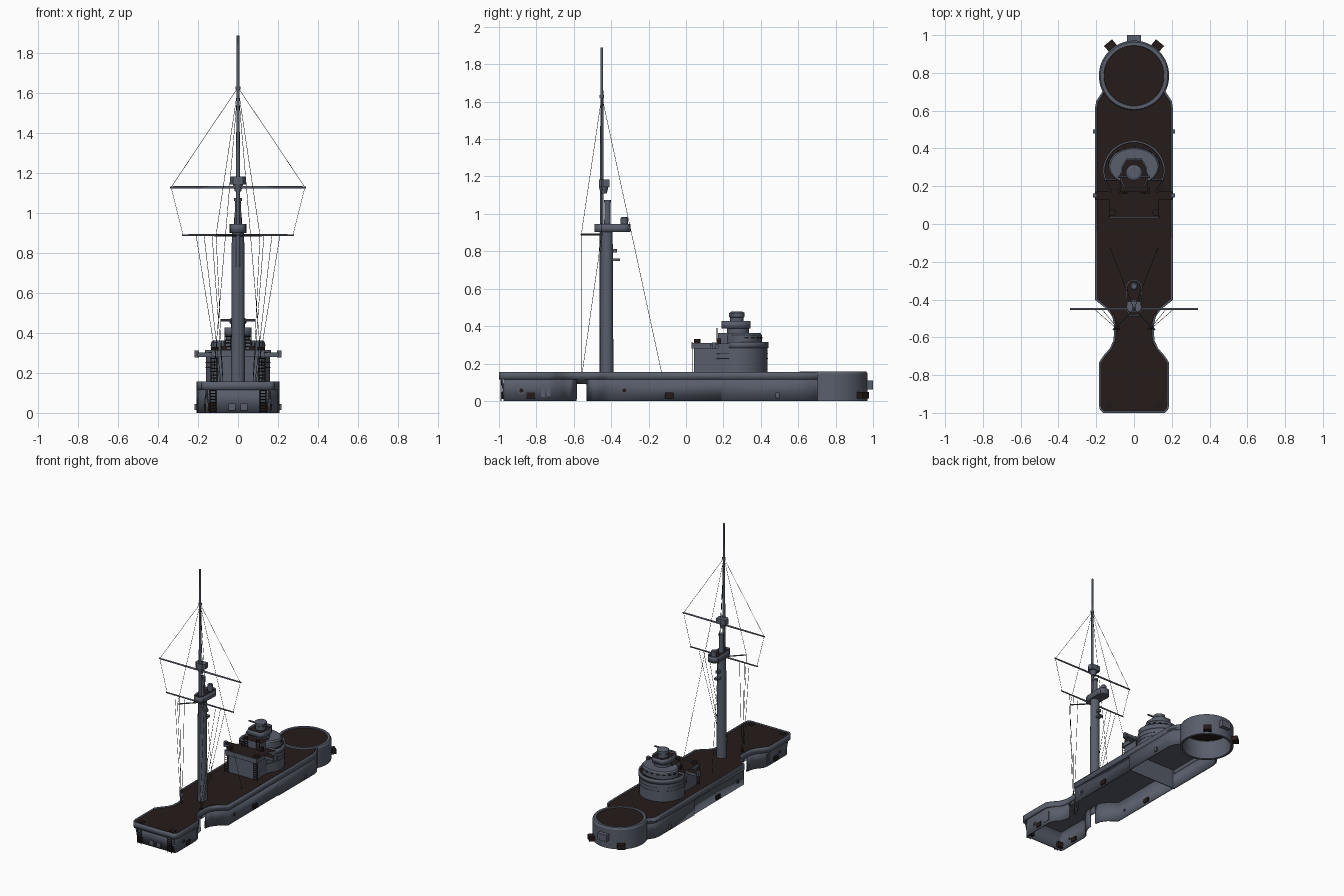
import bpy, bmesh, math
from mathutils import Vector, Matrix

old = bpy.data.objects.get("Cube")
if old:
    bpy.data.objects.remove(old)


def material(name, rgb):
    m = bpy.data.materials.new(name)
    m.use_nodes = True
    m.diffuse_color = (*rgb, 1)
    m.node_tree.nodes["Principled BSDF"].inputs["Base Color"].default_value = (*rgb, 1)
    return m


GREY = material("steel grey", (0.098, 0.113, 0.148))
BROWN = material("dark deck brown", (0.019, 0.0105, 0.0105))
DARK = material("black fittings", (0.014, 0.011, 0.011))
made = []


def finish(name, bm, mat=GREY, top=None):
    """Make the object; faces that look up take the top colour."""
    bmesh.ops.recalc_face_normals(bm, faces=bm.faces)
    me = bpy.data.meshes.new(name)
    me.materials.append(mat)
    if top:
        me.materials.append(top)
        for f in bm.faces:
            f.material_index = int(f.normal.z > 0.9)
    bm.to_mesh(me)
    bm.free()
    ob = bpy.data.objects.new(name, me)
    bpy.context.collection.objects.link(ob)
    made.append(ob)
    return ob


def box(name, centre, size, mat=GREY, top=None, turn=0):
    bm = bmesh.new()
    bmesh.ops.create_cube(bm, size=1)
    bm.transform(Matrix.Translation(centre) @ Matrix.Rotation(turn, 4, "Z") @ Matrix.Diagonal((*size, 1)))
    return finish(name, bm, mat, top)


def prism(name, pts, z0, z1, mat=GREY, top=None):
    bm = bmesh.new()
    rings = [[bm.verts.new((x, y, z)) for x, y in pts] for z in (z0, z1)]
    for ring in rings:
        bm.faces.new(ring)
    for k in range(len(pts)):
        bm.faces.new((rings[0][k - 1], rings[0][k], rings[1][k], rings[1][k - 1]))
    return finish(name, bm, mat, top)


def rods(name, pairs, r=0.0012, r2=None, mat=DARK, sides=5):
    """One object holding a round bar between each pair of points."""
    bm = bmesh.new()
    for a, b in pairs:
        a, b = Vector(a), Vector(b)
        d = b - a
        place = Matrix.Translation((a + b) / 2) @ d.to_track_quat("Z", "Y").to_matrix().to_4x4()
        bmesh.ops.create_cone(bm, cap_ends=True, segments=sides, radius1=r,
                              radius2=r if r2 is None else r2, depth=d.length, matrix=place)
    return finish(name, bm, mat)


def lathe(name, profile, y, sx=1, sy=1, mat=GREY, n=40, x=0):
    """Turn a radius and height profile about an upright axis."""
    bm = bmesh.new()
    rings = [[bm.verts.new((x + sx * r * math.cos(2 * math.pi * k / n), y + sy * r * math.sin(2 * math.pi * k / n), z))
              for k in range(n)] for r, z in profile]
    for a, b in zip(rings, rings[1:]):
        for k in range(n):
            bm.faces.new((a[k], a[k - 1], b[k - 1], b[k]))
    if profile[0] != profile[-1]:
        bm.faces.new(rings[0])
        bm.faces.new(rings[-1])
    else:
        bmesh.ops.remove_doubles(bm, verts=bm.verts, dist=1e-6)
    return finish(name, bm, mat)


def ladder(name, x, y, z0, z1, w=0.03):
    across = Vector((w / 2, 0, 0))
    lo, hi = Vector((x, y, z0)), Vector((x, y, z1))
    pairs = [(lo + across, hi + across), (lo - across, hi - across)]
    n = int((z1 - z0) / 0.015)
    for k in range(n):
        p = lo.lerp(hi, (k + 0.5) / n)
        pairs.append((p - across, p + across))
    rods(name, pairs, 0.0025, sides=4)


def walls(name, pts, low, high, thick=0.01):
    bm = bmesh.new()
    for (ax, ay), (bx, by) in zip(pts, pts[1:] + pts[:1]):
        z0 = 0.09 if low == 0 and -0.585 < (ay + by) / 2 < -0.53 else low  # open doorway
        bm.faces.new([bm.verts.new(p) for p in ((ax, ay, z0), (bx, by, z0), (bx, by, high), (ax, ay, high))])
    bmesh.ops.remove_doubles(bm, verts=bm.verts, dist=1e-5)
    mod = finish(name, bm).modifiers.new("plate", "SOLIDIFY")
    mod.thickness = thick
    mod.offset = 0


def round_part(r, cy, start, step, count):
    return [(r * math.cos(t), cy + r * math.sin(t)) for t in [math.radians(start + step * k) for k in range(count)]]


def both_sides(pts):
    return pts + [(-x, y) for x, y in reversed(pts)]


def recessed(x, y):
    return (x - (0.022 if y < -0.72 else 0.006 if y < 0.191 else 0), max(y, -0.972))


# Hull: hollow walls, overhanging upper band, deck
AFT = 0.785
half = [(0.16, -0.996), (0.176, -0.982), (0.181, -0.96), (0.181, -0.735), (0.158, -0.70), (0.123, -0.66),
        (0.105, -0.62), (0.101, -0.585), (0.102, -0.53), (0.11, -0.49), (0.138, -0.45), (0.201, -0.40),
        (0.201, 0.19), (0.202, 0.195), (0.202, 0.61), (0.195, 0.65), (0.168, 0.69)]
half += round_part(0.176, AFT, -25, 9.5, 12)
walls("hull_upper_band", both_sides(half), 0.114, 0.156)
walls("hull_lower_wall", both_sides([recessed(*p) for p in half]), 0, 0.148)
prism("main_deck", both_sides(half), 0.144, 0.150, GREY, BROWN)
box("hull_bulkhead", (0, 0.19, 0.074), (0.395, 0.006, 0.146))

# Round gun base at the stern
lathe("gun_base_ring", [(0.186, 0), (0.186, 0.145), (0.178, 0.158), (0.16, 0.158), (0.157, 0.15), (0.168, 0.14),
                        (0.168, 0), (0.186, 0)], AFT, n=56)
lathe("gun_base_floor", [(0.17, 0.142), (0.158, 0.153)], AFT, mat=BROWN, n=56)
box("stern_block", (0, 0.98, 0.085), (0.075, 0.04, 0.05))

# Hull fittings on both sides
for s, side in ((1, "left"), (-1, "right")):
    box(side + "_stern_bin", (s * 0.125, 0.945, 0.03), (0.055, 0.04, 0.035), BROWN, turn=-s * 0.7)
    box(side + "_bow_bin", (s * 0.13, -0.965, 0.03), (0.04, 0.04, 0.04), BROWN)
    box(side + "_bow_hatch", (s * 0.13, -0.962, 0.152), (0.036, 0.036, 0.006), DARK)
    for y, x in ((-0.83, 0.158), (-0.09, 0.195)):
        box(side + "_side_bin", (s * x, y, 0.028), (0.025, 0.045, 0.032), BROWN)
    box(side + "_side_bracket", (s * 0.211, 0.49, 0.03), (0.014, 0.022, 0.03))
    for y, x in ((-0.88, 0.161), (-0.33, 0.197)):
        rods(side + "_porthole_rim", [((s * (x - 0.004), y, 0.055), (s * (x + 0.006), y, 0.055))], 0.017, mat=GREY, sides=20)
        rods(side + "_porthole", [((s * (x - 0.008), y, 0.055), (s * (x + 0.007), y, 0.055))], 0.011, sides=20)
    for y in (-0.765, -0.735):
        box(side + "_door", (s * 0.162, y, 0.055), (0.009, 0.022, 0.07))
    ladder(side + "_bow_ladder", s * 0.125, -0.99, 0, 0.12)
    box(side + "_bow_locker", (s * 0.03, -0.98, 0.03), (0.035, 0.014, 0.035))
    rods(side + "_bow_brace", [((s * 0.15, -0.97, 0.02), (s * 0.16, -0.99, 0.145))], 0.005, mat=GREY)

# Bridge tower: rounded body, forward floor, stepped drums
arc = round_part(0.161, 0.275, 0, 9, 10)
body = both_sides([(0.12, 0.042), (0.12, 0.18), (0.152, 0.235)] + arc + [(0.012, 0.436)])
prism("bridge_body", body, 0.15, 0.306, GREY, BROWN)
walls("bridge_rim", body[2:-2], 0.282, 0.316, 0.01)
floor = [(-0.13, 0.034), (0.13, 0.034), (0.13, 0.17), (-0.13, 0.17)]
prism("bridge_floor", floor, 0.28, 0.309, GREY, BROWN)
box("bridge_front_rail", (0, 0.032, 0.298), (0.265, 0.007, 0.036))
lathe("upper_drum", [(0.1, 0.3), (0.1, 0.352), (0.094, 0.362)], 0.305, 1.35, 1)
box("chart_house", (0, 0.22, 0.335), (0.15, 0.10, 0.056), GREY, BROWN)
lathe("lookout_foot", [(0.06, 0.36), (0.06, 0.392)], 0.278)
deck = [(-0.05, 0.193), (0.05, 0.193), (0.064, 0.225), (0.064, 0.3), (0.04, 0.342),
        (-0.04, 0.342), (-0.064, 0.3), (-0.064, 0.225)]
prism("lookout_floor", deck, 0.388, 0.418, GREY, BROWN)
walls("lookout_rim", deck, 0.388, 0.428, 0.008)
lathe("director_drum", [(0.036, 0.41), (0.036, 0.445), (0.042, 0.45), (0.042, 0.47), (0.03, 0.477)], 0.272, n=24)
rods("rangefinder", [((-0.085, 0.25, 0.463), (0.085, 0.25, 0.463))], 0.006, mat=GREY, sides=10)
for z in (0.225, 0.25):
    lathe("body_band", [(0.16, z), (0.164, z), (0.164, z + 0.004), (0.16, z + 0.004), (0.16, z)], 0.275)
for deg in range(10, 180, 20):
    t = math.radians(deg)
    box("vision_slit", (0.134 * math.cos(t), 0.305 + 0.1 * math.sin(t), 0.338), (0.008, 0.02, 0.008), DARK, turn=t)
for s, side in ((1, "left"), (-1, "right")):
    box(side + "_wing_floor", (s * 0.165, 0.15, 0.292), (0.075, 0.045, 0.022), GREY, BROWN)
    box(side + "_wing_lamp", (s * 0.207, 0.15, 0.295), (0.022, 0.022, 0.036))
    lathe(side + "_bridge_lamp", [(0.018, 0.308), (0.018, 0.33)], 0.06, x=s * 0.115, mat=BROWN, n=20)
    box(side + "_bridge_locker", (s * 0.07, 0.175, 0.32), (0.03, 0.025, 0.03), BROWN)
    ladder(side + "_bridge_ladder", s * 0.12, 0.036, 0.15, 0.28)
    ladder(side + "_lookout_ladder", s * 0.05, 0.165, 0.308, 0.39)

# Mast: lower column, platform, topmast
MY = -0.45
lathe("mast_column", [(0.035, 0.148), (0.031, 0.91)], -0.423, n=24)
rods("mast_pole", [((0, MY, 0.148), (0, MY, 1.25))], 0.0095, mat=GREY, sides=16)
rods("top_pole", [((0, MY, 1.25), (0, MY, 1.89))], 0.0095, 0.0065, GREY, 16)
lathe("pole_collar", [(0.012, 1.62), (0.012, 1.635)], MY, n=20)
platform = both_sides([(0.022, -0.486), (0.034, -0.46)] + round_part(0.04, -0.338, -10, 20, 5))
prism("mast_platform", platform, 0.902, 0.936, GREY, BROWN)
walls("mast_platform_rim", platform, 0.902, 0.946, 0.008)
lathe("platform_lamp", [(0.02, 0.93), (0.02, 0.978), (0.014, 0.984)], -0.33, n=20)
lathe("topmast_heel", [(0.018, 0.93), (0.015, 1.06), (0.019, 1.06), (0.019, 1.075)], -0.42, n=20)
box("mast_step", (0, -0.375, 0.755), (0.03, 0.045, 0.014))
box("mast_lamp_bracket", (0, -0.383, 0.803), (0.022, 0.03, 0.02))
prism("crows_nest", both_sides([(0.025, -0.465), (0.04, -0.445), (0.036, -0.41)]), 1.145, 1.185)
lathe("crows_nest_foot", [(0.016, 1.11), (0.026, 1.147)], -0.44, n=20)

# Yards, spreaders and rigging
HEAD = (0, MY, 1.63)
ropes = [((0, -0.464, 0.15), (0, -0.464, 0.9))]
for s, side in ((1, "left"), (-1, "right")):
    rods(side + "_upper_yard", [((0, MY, 1.13), (s * 0.34, MY, 1.13))], 0.0065, 0.005, GREY, 12)
    rods(side + "_lower_yard", [((0, MY, 0.89), (s * 0.28, MY, 0.89))], 0.006, 0.0045, GREY, 12)
    rods(side + "_spreader", [((0, MY, 0.89), (s * 0.11, -0.56, 0.89))], 0.0045, mat=GREY, sides=8)
    ropes += [(HEAD, (s * 0.335, MY, 1.13)), ((s * 0.335, MY, 1.13), (s * 0.275, MY, 0.89)),
              (HEAD, (s * 0.11, -0.56, 0.89)), ((s * 0.11, -0.56, 0.89), (s * 0.075, -0.56, 0.15)),
              (HEAD, (s * 0.125, -0.13, 0.15))]
    ropes += [((s * x, MY, 0.89), (s * foot, -0.555, 0.15)) for x, foot in ((0.21, 0.09), (0.17, 0.085), (0.13, 0.075))]
rods("rigging", ropes)

bpy.ops.object.select_all(action="DESELECT")
for ob in made:
    ob.select_set(True)
bpy.context.view_layer.objects.active = made[0]
bpy.ops.object.shade_smooth_by_angle(angle=math.radians(24))
